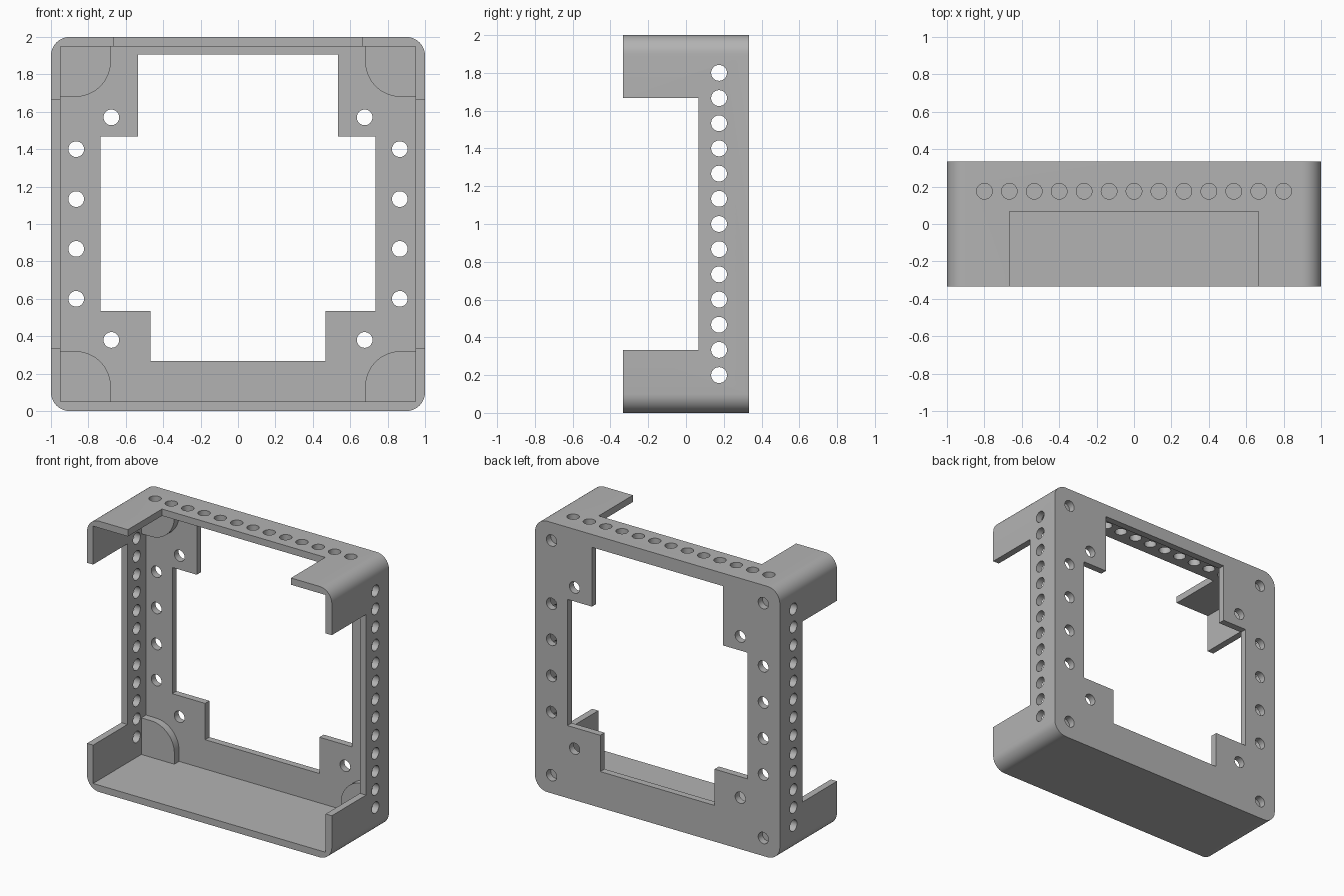
import bpy, bmesh, math
from mathutils import Matrix, Vector

if "Cube" in bpy.data.objects:
    bpy.data.objects.remove(bpy.data.objects["Cube"])

DEPTH = 1 / 3            # half depth of the frame
WALL = 0.05
PLATE_Y = DEPTH - WALL   # inner face of the back plate
HOLE_R = 0.042
HOLE_Y = 0.175

grey = bpy.data.materials.new("plain grey")
grey.use_nodes = True
colour = (0.45, 0.45, 0.45, 1)
grey.diffuse_color = colour
grey.node_tree.nodes["Principled BSDF"].inputs["Base Color"].default_value = colour


def make_object(name, bm):
    bmesh.ops.recalc_face_normals(bm, faces=bm.faces)
    mesh = bpy.data.meshes.new(name)
    bm.to_mesh(mesh)
    bm.free()
    mesh.materials.append(grey)
    obj = bpy.data.objects.new(name, mesh)
    bpy.context.collection.objects.link(obj)
    return obj


def prism(name, outline, y0, y1):
    """Extrude an (x, z) outline along y."""
    bm = bmesh.new()
    face = bm.faces.new([bm.verts.new((x, y0, z)) for x, z in outline])
    ext = bmesh.ops.extrude_face_region(bm, geom=[face])
    verts = [v for v in ext["geom"] if isinstance(v, bmesh.types.BMVert)]
    bmesh.ops.translate(bm, vec=(0, y1 - y0, 0), verts=verts)
    return make_object(name, bm)


def rectangle(x0, x1, z0, z1):
    return [(x0, z0), (x1, z0), (x1, z1), (x0, z1)]


def arc(cx, cz, r, start, end, steps):
    angles = [math.radians(start + (end - start) * i / steps) for i in range(steps + 1)]
    return [(cx + r * math.cos(a), cz + r * math.sin(a)) for a in angles]


def select_only(obj):
    bpy.ops.object.select_all(action="DESELECT")
    obj.select_set(True)
    bpy.context.view_layer.objects.active = obj


def cut(obj, cutter):
    mod = obj.modifiers.new("cut", "BOOLEAN")
    mod.operation = "DIFFERENCE"
    mod.solver = "EXACT"
    mod.object = cutter
    select_only(obj)
    bpy.ops.object.modifier_apply(modifier=mod.name)
    bpy.data.objects.remove(cutter)


# Rounded outer block
R = 0.1
corners = [(1 - R, 2 - R, 0), (R - 1, 2 - R, 90), (R - 1, R, 180), (1 - R, R, 270)]
outline = [p for cx, cz, a in corners for p in arc(cx, cz, R, a, a + 90, 10)]
frame = prism("frame", outline, -DEPTH, DEPTH)

# Hollow tray behind the open front
inner = 1 - WALL
cut(frame, prism("cavity", rectangle(-inner, inner, WALL, 2 - WALL), -1, PLATE_Y))

# Stepped window in the back plate
right = [(0.467, 0.267), (0.467, 0.535), (0.735, 0.535),
         (0.735, 1.467), (0.535, 1.467), (0.535, 1.905)]
window = right + [(-x, z) for x, z in reversed(right)]
cut(frame, prism("window", window, 0.2, 0.5))

# Front parts of the side walls and top wall cut away
cut(frame, prism("side_gap", rectangle(-1.2, 1.2, 1 / 3, 5 / 3), -0.6, 0.066))
cut(frame, prism("top_gap", rectangle(-2 / 3, 2 / 3, 1.8, 2.2), -0.6, 0.066))

# Rows of round holes
bm = bmesh.new()


def drill(centre, axis, length):
    turn = Vector((0, 0, 1)).rotation_difference(Vector(axis)).to_matrix().to_4x4()
    bmesh.ops.create_cone(bm, cap_ends=True, segments=32, radius1=HOLE_R,
                          radius2=HOLE_R, depth=length,
                          matrix=Matrix.Translation(centre) @ turn)


for i in range(13):
    offset = (i - 6) * 2 / 15
    drill((offset, HOLE_Y, 2), (0, 0, 1), 0.2)
    for side in (-1, 1):
        drill((side, HOLE_Y, 1 + offset), (1, 0, 0), 0.2)
for side in (-1, 1):
    for z in (0.133, 0.6, 0.867, 1.133, 1.4, 1.867):
        drill((side * 0.865, DEPTH, z), (0, 1, 0), 0.2)
    for z in (0.38, 1.57):
        drill((side * 0.677, DEPTH, z), (0, 1, 0), 0.2)
cut(frame, make_object("holes", bm))

# Rounded pads closing the corner holes on the inside
pad = [(0, 0), (0.27, 0)] + arc(0.08, 0.08, 0.19, 0, 90, 16) + [(0, 0.27)]
parts = [frame]
for sx, side in ((-1, "right"), (1, "left")):
    for sz, level in ((-1, "lower"), (1, "upper")):
        shape = [(sx * (inner - u), 1 + sz * (inner - v)) for u, v in pad]
        parts.append(prism(f"{level}_{side}_pad", shape, PLATE_Y - 0.055, PLATE_Y))

for obj in parts:
    select_only(obj)
    bpy.ops.object.shade_smooth_by_angle(angle=math.radians(30))
